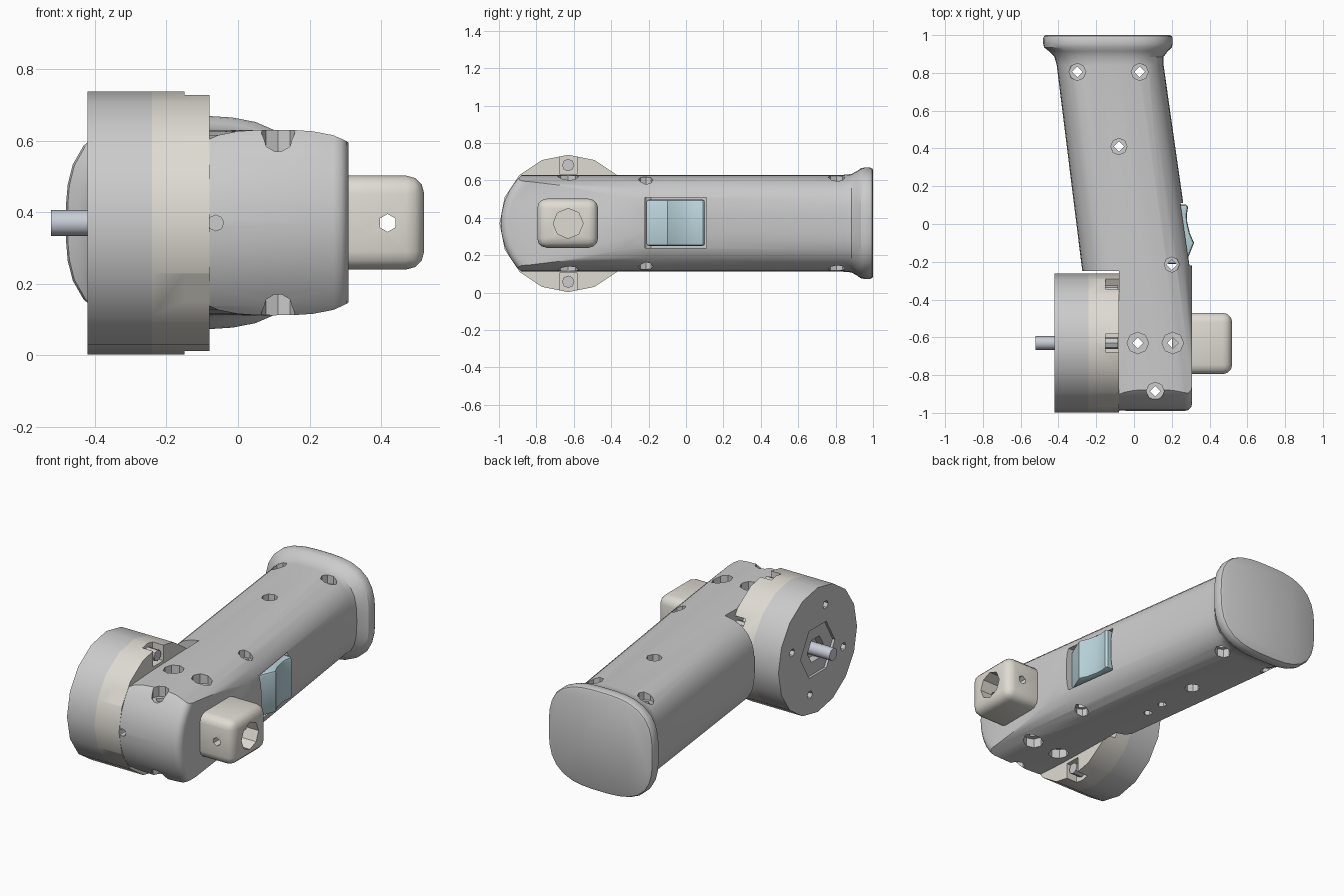
import bpy, bmesh
from math import sin, cos, pi, radians
from mathutils import Matrix, Vector

if "Cube" in bpy.data.objects:
    bpy.data.objects.remove(bpy.data.objects["Cube"])

CY, CZ = -0.63, 0.37          # drum axis (runs along x)
ROT = {'X': Matrix.Rotation(pi / 2, 4, 'Y'), 'Y': Matrix.Rotation(-pi / 2, 4, 'X'), 'Z': Matrix()}


def material(name, rgb):
    m = bpy.data.materials.new(name)
    m.diffuse_color = (*rgb, 1)
    m.use_nodes = True
    m.node_tree.nodes["Principled BSDF"].inputs["Base Color"].default_value = m.diffuse_color
    return m


CREAM = material("cream", (0.74, 0.71, 0.65))
BLUE = material("blue", (0.50, 0.68, 0.73))
STEEL = material("steel", (0.58, 0.61, 0.68))


def finish(name, bm, mat=None):
    bmesh.ops.recalc_face_normals(bm, faces=bm.faces)
    me = bpy.data.meshes.new(name)
    bm.to_mesh(me)
    bm.free()
    ob = bpy.data.objects.new(name, me)
    bpy.context.collection.objects.link(ob)
    if mat:
        me.materials.append(mat)
    return ob


def rod(name, axis, centre, r, length, sides=8, mat=None):
    bm = bmesh.new()
    bmesh.ops.create_cone(bm, cap_ends=True, segments=sides, radius1=r, radius2=r, depth=length,
                          matrix=Matrix.Translation(centre) @ ROT[axis])
    return finish(name, bm, mat)


def box(name, lo, hi, bevel=0, mat=None, turn=None):
    lo, hi = Vector(lo), Vector(hi)
    bm = bmesh.new()
    bmesh.ops.create_cube(bm, size=1, matrix=Matrix.Translation((lo + hi) / 2) @ Matrix.Diagonal((*(hi - lo), 1)))
    if bevel:
        bmesh.ops.bevel(bm, geom=bm.edges[:], offset=bevel, segments=3, profile=0.5, affect='EDGES')
    if turn:
        bm.transform(turn)
    return finish(name, bm, mat)


def prism(name, base, step, mat=None):
    """Extrude a closed polygon; returns the open bmesh and its far cap."""
    bm = bmesh.new()
    f = bm.faces.new([bm.verts.new(p) for p in base])
    ext = bmesh.ops.extrude_face_region(bm, geom=[f])['geom']
    bmesh.ops.translate(bm, verts=[v for v in ext if isinstance(v, bmesh.types.BMVert)], vec=step)
    f2 = [g for g in ext if isinstance(g, bmesh.types.BMFace)][0]
    bmesh.ops.recalc_face_normals(bm, faces=bm.faces)
    return bm, f2


def boolean(ob, cutters, op='DIFFERENCE'):
    bpy.context.view_layer.objects.active = ob
    for c in cutters:
        c.hide_render = True
        m = ob.modifiers.new("cut", 'BOOLEAN')
        m.object, m.operation, m.solver = c, op, 'EXACT'
        bpy.ops.object.modifier_apply(modifier=m.name)
        bpy.data.objects.remove(c)


# slanted grip with a flared end, lofted from superelliptical rings (y, half width, half height)
rings = [(-1.06, .295, .259), (-0.2, .2925, .259), (.84, .283, .259), (.885, .289, .263), (.915, .315, .28),
         (.935, .338, .294), (.955, .343, .298), (.982, .343, .298), (.995, .338, .293), (1.0, .328, .284)]
bm = bmesh.new()
loops = []
for y, hw, hz in rings:
    cx = max(0.0125 - 0.1333 * (y + 0.2), -0.138)
    ring = []
    for i in range(36):
        c, s = cos(2 * pi * i / 36), sin(2 * pi * i / 36)
        k = (abs(c) ** 3 + abs(s) ** 3) ** (-1 / 3)
        ring.append(bm.verts.new((cx + hw * k * c, y, 0.371 + hz * k * s)))
    loops.append(ring)
for a, b in zip(loops, loops[1:]):
    for i in range(36):
        j = (i + 1) % 36
        bm.faces.new((a[i], a[j], b[j], b[i]))
bm.faces.new(loops[0])
bm.faces.new(loops[-1])
body = finish("handle_body", bm)

# round the head around the drum axis and flatten its side
arc = [(-1, CY - 0.36 * cos(radians(t)), CZ + 0.36 * sin(radians(t))) for t in range(-90, 91, 10)]
bm, cap = prism("clip", [(-1, 1.5, CZ - .36)] + arc + [(-1, 1.5, CZ + .36)], (1.308, 0, 0))
bmesh.ops.bevel(bm, geom=list(cap.edges), offset=0.04, segments=3, profile=0.5, affect='EDGES')
boolean(body, [finish("head_clip", bm)], 'INTERSECT')

# drum step, trigger recess, screw holes
cuts = [box("step", (-1, -2, -1), (-0.08, -0.25, 2)),
        box("trigger_recess", (.2, -.22, .24), (.6, .11, .508)),
        rod("front_hole", 'Y', (-.062, -.98, CZ), .022, .2)]
for x, y, r in [(-.30, .805, .045), (.03, .805, .045), (-.08, .41, .043), (.2, -.215, .04),
                (.02, CY, .057), (.205, CY, .057), (.112, -.885, .047)]:
    cuts.append(rod("screw_hole", 'Z', (x, y, CZ), .028, 1, 4))
    for s in (-1, 1):
        cuts.append(rod("counterbore", 'Z', (x, y, CZ + s * .35), r, .3))
cuts += [rod("underside_hole", 'Z', (-.07, y, .1), .025, .16, 6) for y in (.037, .16)]
boolean(body, cuts)

# motor drum: grey housing with recessed front and four bolt holes
housing = rod("motor_housing", 'X', (-.33, CY, CZ), .367, .18, 16)
cuts = [rod("hub_recess", 'X', (-.42, CY, CZ), .16, .03, 6), rod("hub_hole", 'X', (-.42, CY, CZ), .075, .12, 6)]
for k in range(4):
    a = radians(17 + 90 * k)
    cuts.append(rod("bolt_hole", 'X', (-.42, CY + .25 * cos(a), CZ + .25 * sin(a)), .024, .08, 6))
boolean(housing, cuts)
shaft = rod("motor_shaft", 'X', (-.422, CY, CZ), .036, .2, 12, STEEL)

# cream mounting ring with six screw notches
ring = rod("mounting_ring", 'X', (-.16, CY, CZ), .367, .16, 16, CREAM)
cuts, screws = [], []
for k in range(6):
    a = radians(30 + 60 * k)
    turn = Matrix.Translation((0, CY, CZ)) @ Matrix.Rotation(a, 4, 'X')
    cuts.append(box("notch", (-.15, .265, -.047), (-.05, .5, .047), turn=turn))
    screws.append(rod("ring_screw", 'X', (-.118, CY + .312 * cos(a), CZ + .312 * sin(a)), .033, .066, 8))
boolean(ring, cuts)

# nose block with end socket and cross hole
nose = box("nose_block", (.2, -.795, .24), (.52, -.47, .502), .05, CREAM)
boolean(nose, [rod("socket", 'X', (.52, CY, CZ), .08, .26, 8), rod("cross_hole", 'Y', (.418, CY, CZ), .025, 1, 6)])

# rocker trigger
prof = [(.18, -.212), (.272, -.212), (.30, -.145), (.318, -.1), (.296, -.05), (.282, .01),
        (.28, .05), (.286, .09), (.276, .102), (.18, .102)]
bm, cap = prism("trigger", [(x, y, .25) for x, y in prof], (0, 0, .248))
rim = [e for e in bm.edges if abs(e.verts[0].co.z - e.verts[1].co.z) < 1e-5]
bmesh.ops.bevel(bm, geom=rim, offset=.015, segments=2, profile=0.5, affect='EDGES')
trigger = finish("trigger", bm, BLUE)

# smooth shading with sharp edges kept
for ob in (body, housing, ring, nose, trigger, shaft, *screws):
    bpy.ops.object.select_all(action='DESELECT')
    ob.select_set(True)
    bpy.context.view_layer.objects.active = ob
    bpy.ops.object.shade_smooth_by_angle(angle=radians(32))
